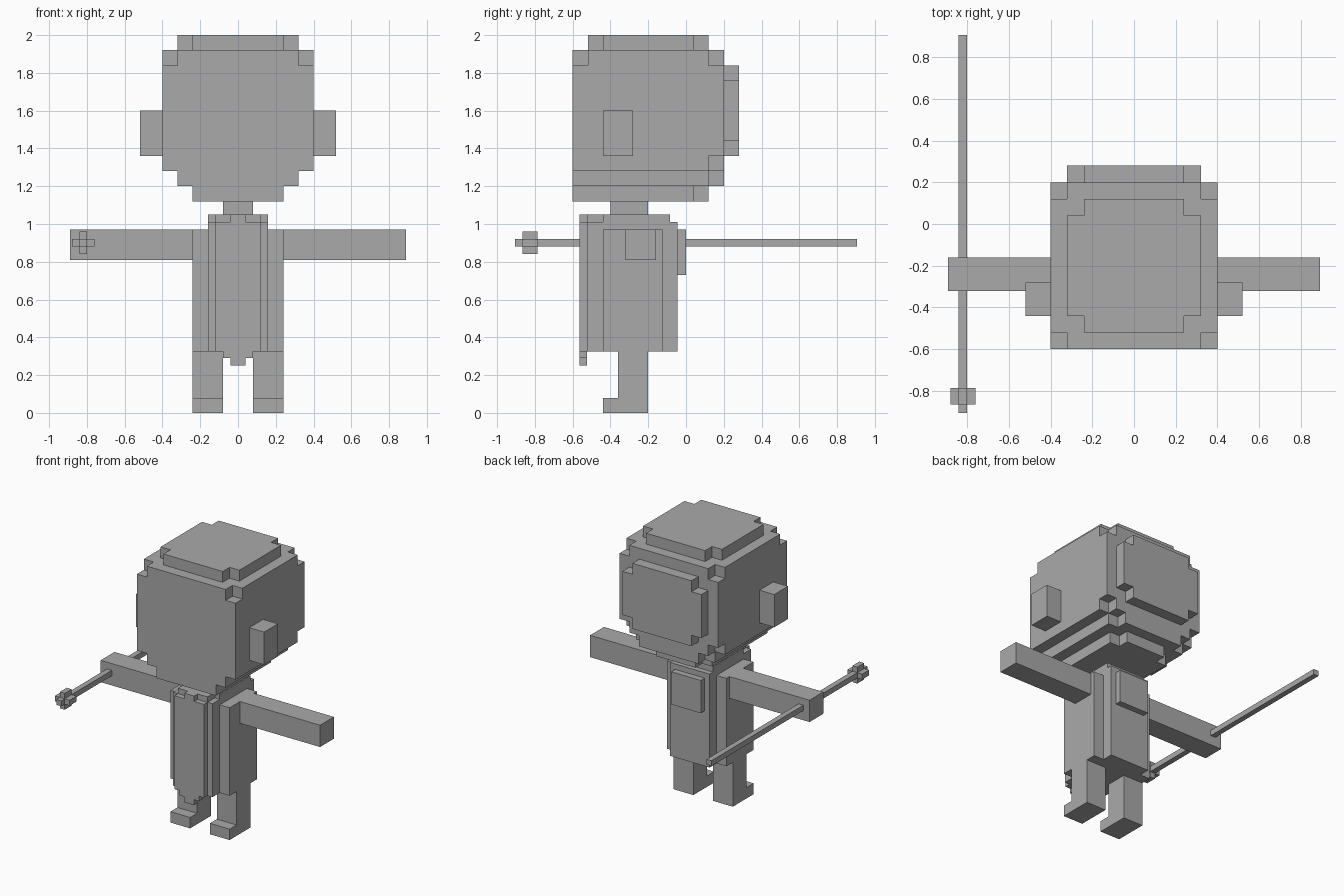
import bpy
import bmesh
from mathutils import Vector

cube = bpy.data.objects.get("Cube")
if cube:
    bpy.data.objects.remove(cube, do_unlink=True)

grey = bpy.data.materials.new("plain_grey")
grey.use_nodes = True
grey.diffuse_color = (0.4, 0.4, 0.4, 1)
grey.node_tree.nodes["Principled BSDF"].inputs["Base Color"].default_value = (0.4, 0.4, 0.4, 1)

STEP = 0.08


def finish(name, bm):
    bmesh.ops.recalc_face_normals(bm, faces=bm.faces)
    mesh = bpy.data.meshes.new(name)
    bm.to_mesh(mesh)
    bm.free()
    mesh.materials.append(grey)
    obj = bpy.data.objects.new(name, mesh)
    bpy.context.collection.objects.link(obj)
    return obj


def add_prism(bm, outline, low, high, axis):
    """Extrude a 2D outline along z, or along y for an x-z outline."""
    def place(a, b):
        return (a, b, low) if axis == "z" else (a, low, b)
    face = bm.faces.new([bm.verts.new(place(a, b)) for a, b in outline])
    result = bmesh.ops.extrude_face_region(bm, geom=[face])
    shift = Vector((0, 0, high - low)) if axis == "z" else Vector((0, high - low, 0))
    moved = [v for v in result["geom"] if isinstance(v, bmesh.types.BMVert)]
    bmesh.ops.translate(bm, verts=moved, vec=shift)


def stepped(half, low, high, bottom=STEP, top=STEP):
    """Symmetric rectangle with square notches in its corners."""
    right = [(half - bottom, low)]
    if bottom:
        right += [(half - bottom, low + bottom), (half, low + bottom)]
    if top:
        right += [(half, high - top), (half - top, high - top)]
    right.append((half - top, high))
    return right + [(-a, b) for a, b in reversed(right)]


def box(name, x, y, z):
    bm = bmesh.new()
    add_prism(bm, [(x[0], y[0]), (x[1], y[0]), (x[1], y[1]), (x[0], y[1])], z[0], z[1], "z")
    return finish(name, bm)


def pair(name, x, y, z):
    box("left_" + name, x, y, z)
    box("right_" + name, (-x[1], -x[0]), y, z)


# Head: horizontal layers with clipped corners
head = bmesh.new()
layers = [
    (1.12, 1.20, 0.24, -0.60, 0.12, 0, STEP),
    (1.20, 1.28, 0.32, -0.60, 0.20, 0, STEP),
    (1.28, 1.36, 0.40, -0.60, 0.20, 0, STEP),
    (1.36, 1.84, 0.40, -0.60, 0.20, 0, 0),
    (1.84, 1.92, 0.40, -0.60, 0.20, STEP, STEP),
    (1.92, 2.00, 0.32, -0.52, 0.12, STEP, STEP),
]
for z0, z1, half, y0, y1, front, back in layers:
    add_prism(head, stepped(half, y0, y1, front, back), z0, z1, "z")
finish("head", head)

# Raised panel on the back of the head
panel = bmesh.new()
add_prism(panel, stepped(0.32, 1.36, 1.84), 0.20, 0.28, "y")
finish("head_back", panel)

pair("ear", (0.40, 0.52), (-0.44, -0.28), (1.36, 1.60))
box("neck", (-0.08, 0.08), (-0.40, -0.20), (1.0, 1.12))

# Torso: core, flanks and stepped chest
box("torso_core", (-0.16, 0.16), (-0.44, -0.085), (0.325, 1.05))
box("torso_back", (-0.16, 0.16), (-0.085, -0.045), (0.325, 1.01))
pair("flank", (0.16, 0.24), (-0.44, -0.125), (0.325, 0.97))
box("chest", (-0.16, 0.16), (-0.525, -0.44), (0.325, 1.01))
box("collar", (-0.12, 0.12), (-0.525, -0.44), (1.01, 1.05))
box("back_pack", (-0.12, 0.12), (-0.045, 0.0), (0.73, 0.97))

# Front panel with stepped tabs above and below
half_outline = [(0.04, 0.25), (0.04, 0.29), (0.08, 0.29), (0.08, 0.325), (0.12, 0.325),
                (0.12, 1.01), (0.04, 1.01), (0.04, 1.05)]
front = bmesh.new()
add_prism(front, half_outline + [(-a, b) for a, b in reversed(half_outline)], -0.565, -0.525, "y")
finish("front_panel", front)

# Arms, built from segments
joints = [0.24, 0.41, 0.57, 0.73, 0.89]
names = ["shoulder", "upper_arm", "forearm", "hand"]
for name, inner, outer in zip(names, joints, joints[1:]):
    pair(name, (inner, outer), (-0.32, -0.16), (0.81, 0.97))

# Legs and feet
pair("upper_leg", (0.08, 0.24), (-0.36, -0.20), (0.165, 0.325))
pair("lower_leg", (0.08, 0.24), (-0.36, -0.20), (0.08, 0.165))
pair("foot", (0.08, 0.24), (-0.44, -0.20), (0.0, 0.08))

# Staff with a cross-shaped tip, held in the right hand
box("staff", (-0.84, -0.80), (-0.905, 0.905), (0.88, 0.92))
box("tip_bar", (-0.88, -0.76), (-0.865, -0.785), (0.88, 0.92))
box("tip_post", (-0.84, -0.80), (-0.865, -0.785), (0.84, 0.96))
